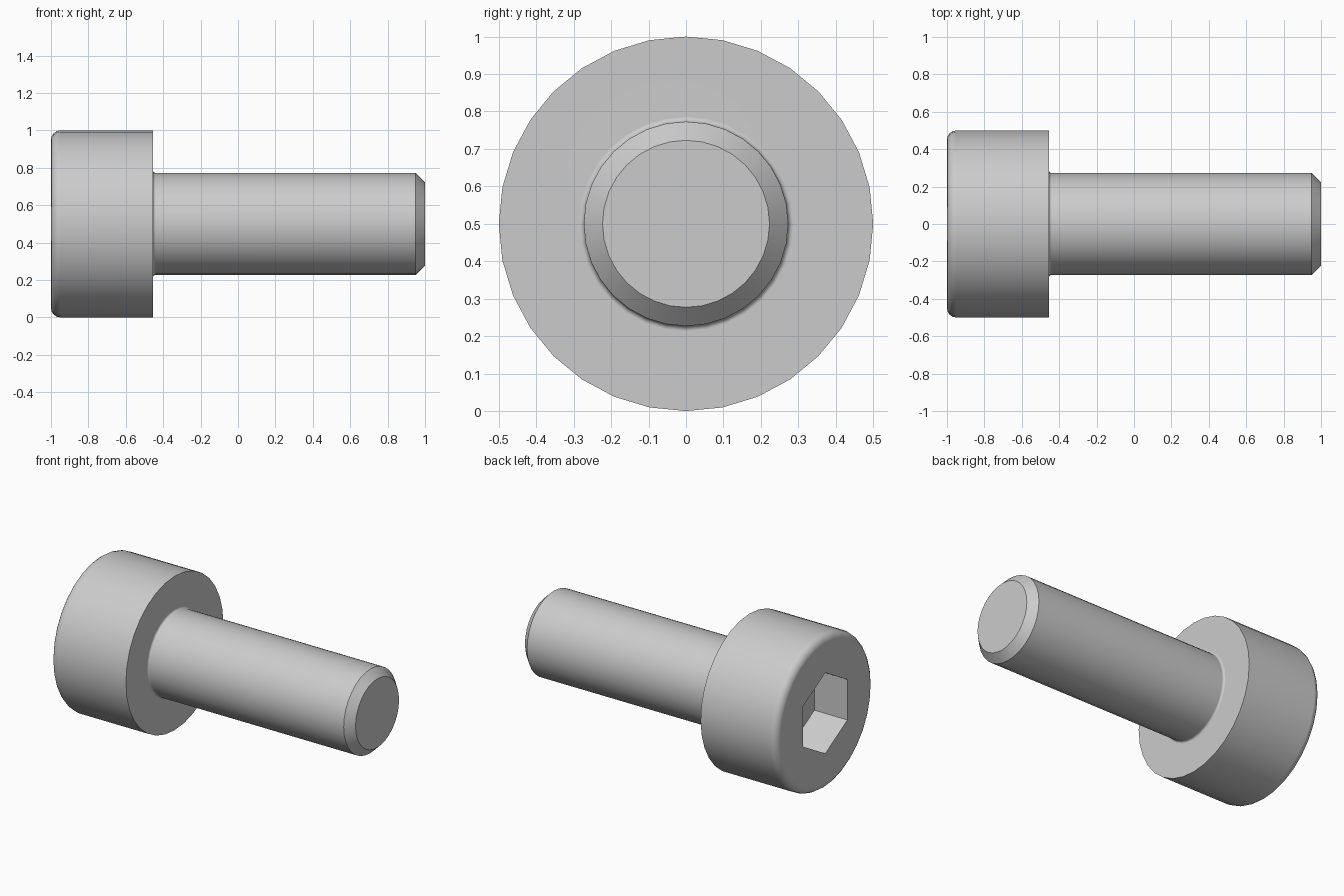
import bpy, bmesh, math
from mathutils import Vector

cube = bpy.data.objects.get("Cube")
if cube:
    bpy.data.objects.remove(cube, do_unlink=True)

SIDES = 32
HEAD_R, SHANK_R, HEAD_BACK = 0.5, 0.273, -0.455
ROUND, FILLET, CHAMFER = 0.05, 0.014, 0.05
HEX_R, HEX_DEPTH = 0.262, 0.237

steel = bpy.data.materials.new("light_grey_steel")
steel.use_nodes = True
colour = (0.6, 0.6, 0.6, 1)
steel.diffuse_color = colour
steel.node_tree.nodes["Principled BSDF"].inputs["Base Color"].default_value = colour


def arc(cx, cr, radius, start, end, steps):
    """Points (x, r) along an arc, angles in degrees."""
    angles = [math.radians(start + (end - start) * i / steps) for i in range(steps + 1)]
    return [(cx + radius * math.cos(a), cr + radius * math.sin(a)) for a in angles]


def ring(bm, x, radius, sides):
    """Circle of vertices around the screw axis, first one on top."""
    turn = 2 * math.pi / sides
    return [bm.verts.new((x, radius * math.sin(turn * i), 0.5 + radius * math.cos(turn * i)))
            for i in range(sides)]


def skin(bm, a, b):
    """Quads between two rings."""
    n = len(a)
    for i in range(n):
        j = (i + 1) % n
        bm.faces.new((a[i], a[j], b[j], b[i]))


def loop_edges(bm, verts):
    return [bm.edges.get((verts[i - 1], verts[i])) for i in range(len(verts))]


# Outer profile: rounded head, fillet under the head, shank, chamfered tip
profile = arc(-1 + ROUND, HEAD_R - ROUND, ROUND, 180, 90, 4)
profile.append((HEAD_BACK, HEAD_R))
profile += arc(HEAD_BACK + FILLET, SHANK_R + FILLET, FILLET, 180, 270, 4)
profile += [(1 - CHAMFER, SHANK_R), (1, SHANK_R - CHAMFER)]

bm = bmesh.new()
rings = [ring(bm, x, r, SIDES) for x, r in profile]
for a, b in zip(rings, rings[1:]):
    skin(bm, a, b)
bm.faces.new(rings[-1])

# Hexagonal drive socket, corners up and down
mouth = ring(bm, -1, HEX_R, 6)
floor = ring(bm, -1 + HEX_DEPTH, HEX_R, 6)
skin(bm, mouth, floor)
bm.faces.new(floor)

# Flat head end around the socket
bmesh.ops.triangle_fill(bm, use_beauty=True, use_dissolve=False, normal=Vector((-1, 0, 0)),
                        edges=loop_edges(bm, rings[0]) + loop_edges(bm, mouth))
bmesh.ops.recalc_face_normals(bm, faces=bm.faces)

mesh = bpy.data.meshes.new("socket_head_screw")
bm.to_mesh(mesh)
bm.free()
mesh.materials.append(steel)
screw = bpy.data.objects.new("socket_head_screw", mesh)
bpy.context.collection.objects.link(screw)

# Smooth sides with crisp edges and flat ends
bpy.ops.object.select_all(action="DESELECT")
screw.select_set(True)
bpy.context.view_layer.objects.active = screw
bpy.ops.object.shade_smooth_by_angle(angle=math.radians(30))
weighted = screw.modifiers.new("flat_ends", "WEIGHTED_NORMAL")
weighted.keep_sharp = True
